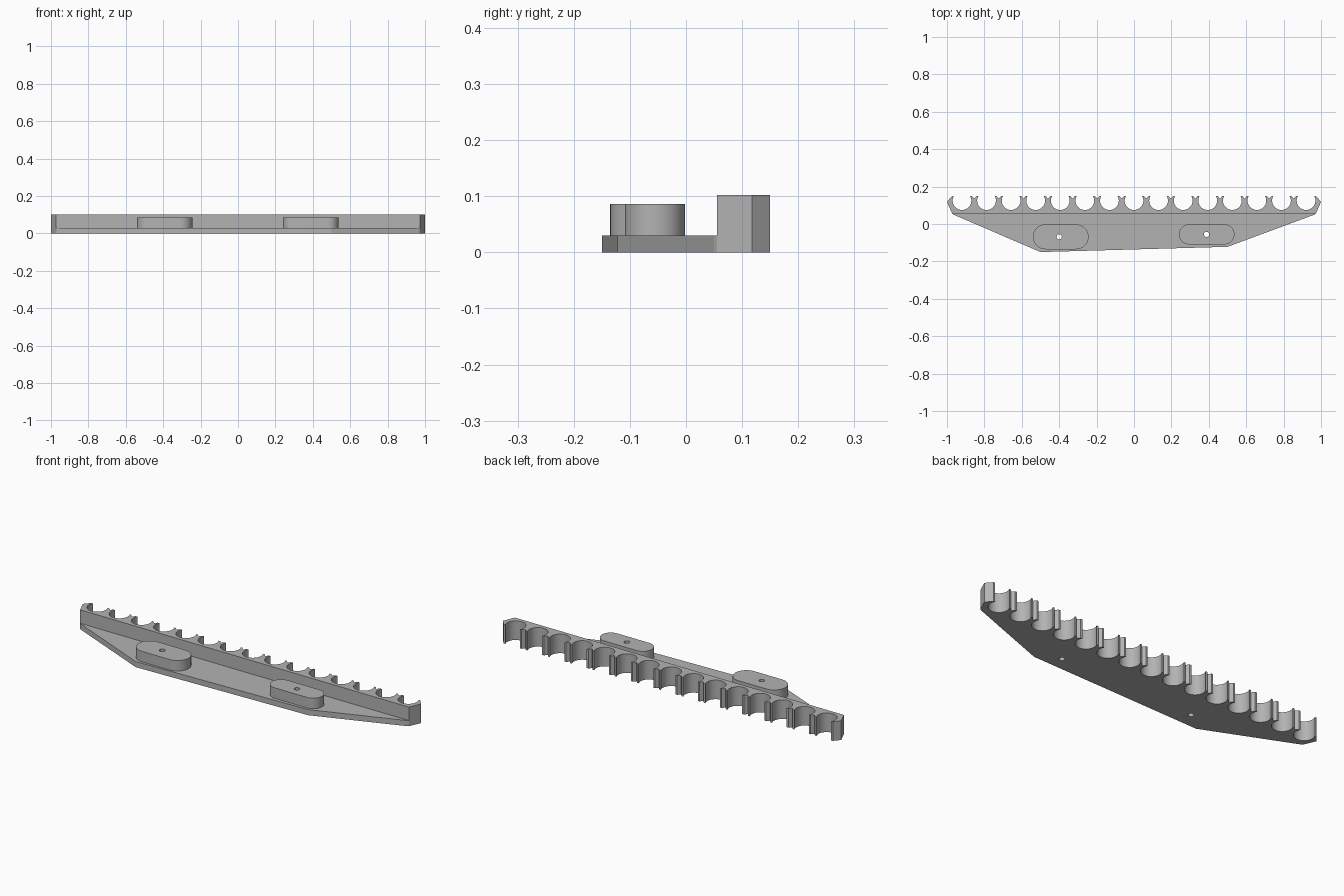
import bpy, bmesh, math

if "Cube" in bpy.data.objects:
    bpy.data.objects.remove(bpy.data.objects["Cube"])

grey = bpy.data.materials.new("mid_grey")
grey.diffuse_color = (0.45, 0.45, 0.45, 1)
grey.use_nodes = True
grey.node_tree.nodes["Principled BSDF"].inputs["Base Color"].default_value = grey.diffuse_color


def prism(name, pts, z0, z1):
    """Extrude a closed 2D outline between two heights."""
    bm = bmesh.new()
    face = bm.faces.new([bm.verts.new((x, y, z0)) for x, y in pts])
    ext = bmesh.ops.extrude_face_region(bm, geom=[face])
    verts = [g for g in ext["geom"] if isinstance(g, bmesh.types.BMVert)]
    bmesh.ops.translate(bm, verts=verts, vec=(0, 0, z1 - z0))
    bmesh.ops.recalc_face_normals(bm, faces=bm.faces[:])
    mesh = bpy.data.meshes.new(name)
    bm.to_mesh(mesh)
    bm.free()
    mesh.materials.append(grey)
    obj = bpy.data.objects.new(name, mesh)
    bpy.context.collection.objects.link(obj)
    return obj


def arc(cx, cy, r, a0, a1, n):
    angles = [math.radians(a0 + (a1 - a0) * i / n) for i in range(n + 1)]
    return [(cx + r * math.cos(a), cy + r * math.sin(a)) for a in angles]


def drill(obj, cutter):
    mod = obj.modifiers.new("screw_hole", 'BOOLEAN')
    mod.operation = 'DIFFERENCE'
    mod.solver = 'EXACT'
    mod.object = cutter


def smooth(obj):
    bpy.ops.object.select_all(action='DESELECT')
    obj.select_set(True)
    bpy.context.view_layer.objects.active = obj
    bpy.ops.object.shade_smooth_by_angle(angle=math.radians(30))


# Clip rail: row of round snap-in sockets with V gaps between the lips
COUNT, PITCH = 15, 0.1314
TOP, R, CY = 0.15, 0.05, 0.125
rail_pts = [(0.972, 0.055), (-0.972, 0.055), (-1.0, 0.118)]
for i in range(COUNT):
    cx = (i - (COUNT - 1) / 2) * PITCH
    rail_pts.append((cx - 0.053, TOP))
    rail_pts += arc(cx, CY, R, 150, 390, 32)
    rail_pts.append((cx + 0.053, TOP))
    if i < COUNT - 1:
        rail_pts.append((cx + PITCH / 2, 0.135))
rail_pts.append((1.0, 0.118))
rail = prism("clip_rail", rail_pts, 0, 0.102)

# Tapered mounting plate
plate = prism("base_plate", [(0.972, 0.055), (-0.972, 0.055), (-0.965, 0.05),
                             (-0.5, -0.15), (0.5, -0.122), (0.965, 0.05)], 0, 0.03)

# Rounded bosses with a screw hole through boss and plate
for side, x0, x1, y0, y1, hx in (("left", -0.54, -0.243, -0.135, -0.002, -0.40),
                                 ("right", 0.24, 0.537, -0.109, -0.002, 0.388)):
    r, cy = (y1 - y0) / 2, (y0 + y1) / 2
    outline = arc(x1 - r, cy, r, -90, 90, 24) + arc(x0 + r, cy, r, 90, 270, 24)
    boss = prism(side + "_boss", outline, 0.03, 0.086)
    cutter = prism(side + "_hole_cutter", arc(hx, cy, 0.014, 0, 345, 23), -0.1, 0.2)
    cutter.hide_render = True
    cutter.hide_set(True)
    drill(boss, cutter)
    drill(plate, cutter)
    smooth(boss)

smooth(rail)
